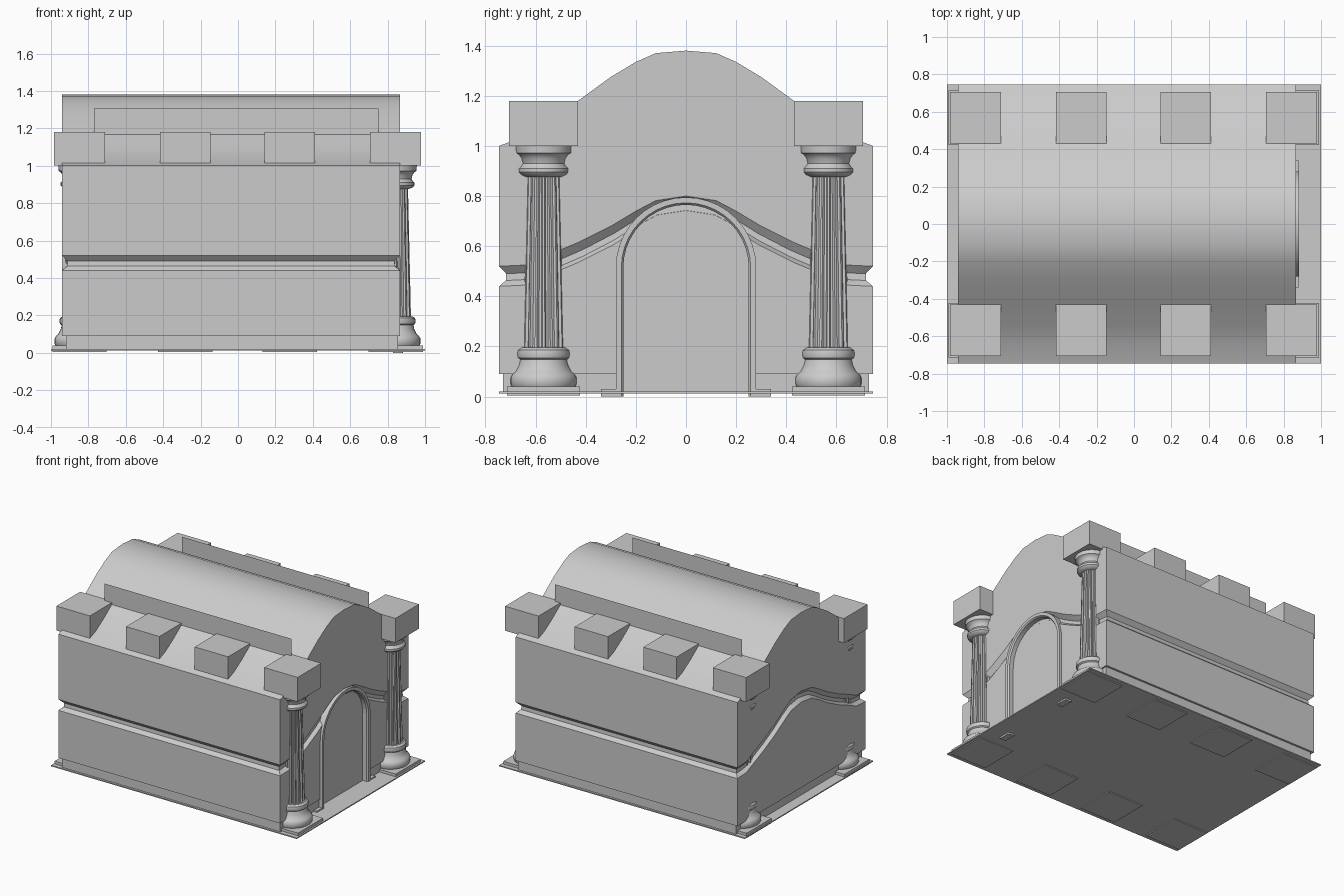
import bpy, bmesh, math

if "Cube" in bpy.data.objects:
    bpy.data.objects.remove(bpy.data.objects["Cube"])

def finish(name, bm, smooth=None):
    bmesh.ops.recalc_face_normals(bm, faces=bm.faces)
    me = bpy.data.meshes.new(name)
    bm.to_mesh(me)
    bm.free()
    ob = bpy.data.objects.new(name, me)
    bpy.context.collection.objects.link(ob)
    if smooth:
        bpy.ops.object.select_all(action='DESELECT')
        ob.select_set(True)
        bpy.context.view_layer.objects.active = ob
        bpy.ops.object.shade_smooth_by_angle(angle=math.radians(smooth))
    return ob

def box(name, x0, x1, y0, y1, z0, z1):
    bm = bmesh.new()
    bmesh.ops.create_cube(bm, size=1)
    for v in bm.verts:
        v.co = (x0 + (v.co.x + .5) * (x1 - x0), y0 + (v.co.y + .5) * (y1 - y0),
                z0 + (v.co.z + .5) * (z1 - z0))
    return finish(name, bm)

def bridge(bm, a, b, closed=True):
    n = len(a)
    for i in range(n if closed else n - 1):
        j = (i + 1) % n
        bm.faces.new((a[i], a[j], b[j], b[i]))

# Body: stacked loops; the groove and roofline follow curves on the gable ends
ROOF = [(0, 1.38), (.12, 1.37), (.2, 1.335), (.3, 1.275), (.43, 1.18), (.55, 1.095), (.64, 1.04), (.745, 1.0)]
GROOVE = [.76, .742, .70, .64, .575, .525, .485, .48]
X0, X1, W = -.94, .865, .745
half = [(y, zr, zg) for (y, zr), zg in zip(ROOF, GROOVE)]
stations = [(-y, r, g) for y, r, g in half[:0:-1]] + half

def level(bm, zfun, inset):
    k = (W - inset) / W
    right = [bm.verts.new((X1 - inset, y * k, zfun(r, g))) for y, r, g in stations]
    left = [bm.verts.new((X0 + inset, y * k, zfun(r, g))) for y, r, g in stations]
    return right + left[::-1]

bm = bmesh.new()
loops = [level(bm, lambda r, g: .09, 0)]
for dz, inset in [(-.04, 0), (-.017, .026), (.01, .028), (.04, 0)]:
    loops.append(level(bm, lambda r, g, d=dz: g + d, inset))
loops.append(level(bm, lambda r, g: r, 0))
for a, b in zip(loops, loops[1:]):
    bridge(bm, a, b)
n = len(stations)
bridge(bm, loops[-1][:n], loops[-1][n:][::-1], closed=False)   # vaulted roof
bm.faces.new(loops[0])
body = finish("body", bm, 25)
base = box("wall_base", -.92, .855, -.73, .73, .02, .09)

# Doorway
def arch(r, z0, zc=.515, seg=20):
    return [(-r, z0)] + [(-r * math.cos(math.pi * i / seg), zc + r * math.sin(math.pi * i / seg))
                         for i in range(seg + 1)] + [(r, z0)]

bm = bmesh.new()
a, b = [[bm.verts.new((x, y, z)) for y, z in arch(.25, -.05)] for x in (.84, 1.0)]
bridge(bm, a, b)
bm.faces.new(a)
bm.faces.new(b)
cutter = finish("door_cutter", bm)
cutter.hide_render = True
cutter.hide_viewport = True
for ob in (body, base):
    m = ob.modifiers.new("doorway", 'BOOLEAN')
    m.operation = 'DIFFERENCE'
    m.object = cutter

bm = bmesh.new()
rings = [[bm.verts.new((x, y, z)) for y, z in arch(r, 0)]
         for r, x in [(.25, .83), (.25, .872), (.258, .882), (.28, .882), (.28, .83)]]
for a, b in zip(rings, rings[1:]):
    bridge(bm, a, b, closed=False)
for i in (0, -1):
    bm.faces.new([r[i] for r in rings])
finish("door_frame", bm, 30)
for s in (-1, 1):
    box("frame_foot", .83, .88, min(s * .28, s * .34), max(s * .28, s * .34), 0, .03)

# Floor slab
box("floor", -1, 1, -W, W, .012, .02)

# Columns
def lathe(bm, prof, cx, cy, seg=28):
    prev = None
    for r, z in prof:
        ring = [bm.verts.new((cx + r * math.cos(math.tau * i / seg), cy + r * math.sin(math.tau * i / seg), z))
                for i in range(seg)]
        if prev:
            bridge(bm, prev, ring)
        else:
            bm.faces.new(ring)
        prev = ring
    bm.faces.new(prev)

BASE = [(.125, .035), (.133, .05), (.133, .075), (.125, .09), (.113, .1), (.1, .125), (.095, .148),
        (.104, .155), (.107, .17), (.104, .185), (.09, .195)]
CAP = [(.07, .875), (.092, .885), (.1, .895), (.1, .91), (.092, .918), (.085, .93), (.09, .95),
       (.1, .965), (.111, .972), (.113, 1.0)]

def column(cx, cy):
    bm = bmesh.new()
    lathe(bm, BASE, cx, cy)
    lathe(bm, CAP, cx, cy)
    finish("column_base_and_capital", bm, 35)
    bm = bmesh.new()
    flutes, prev = 16, None
    for r, z in [(.082, .185), (.066, .885)]:
        ring = []
        for i in range(flutes):
            for f, k in [(.0, 1), (.3, 1), (.48, .87), (.82, .87)]:
                t = math.tau * (i + f - .15) / flutes
                ring.append(bm.verts.new((cx + r * k * math.cos(t), cy + r * k * math.sin(t), z)))
        if prev:
            bridge(bm, prev, ring)
        prev = ring
    finish("fluted_shaft", bm)

XS = [-.848, -.282, .277, .843]
for s in (-1, 1):
    cy = s * .568
    for i, x in enumerate(XS):
        # Roof blocks above, footing plates below
        box("roof_block", x - .136, x + .136, cy - .137, cy + .137, 1.0, 1.18)
        box("footing", x - .145, x + .145, cy - .145, cy + .145, .005, .04 if i in (0, 3) else .03)
        if i in (0, 3):
            column(x, cy)
    # Thin parapet panels along the vault
    bm = bmesh.new()
    bm.faces.new([bm.verts.new((x, s * .45, z)) for x, z in [(-.77, 1.13), (.75, 1.13), (.75, 1.305), (-.77, 1.305)]])
    finish("parapet_panel", bm)
